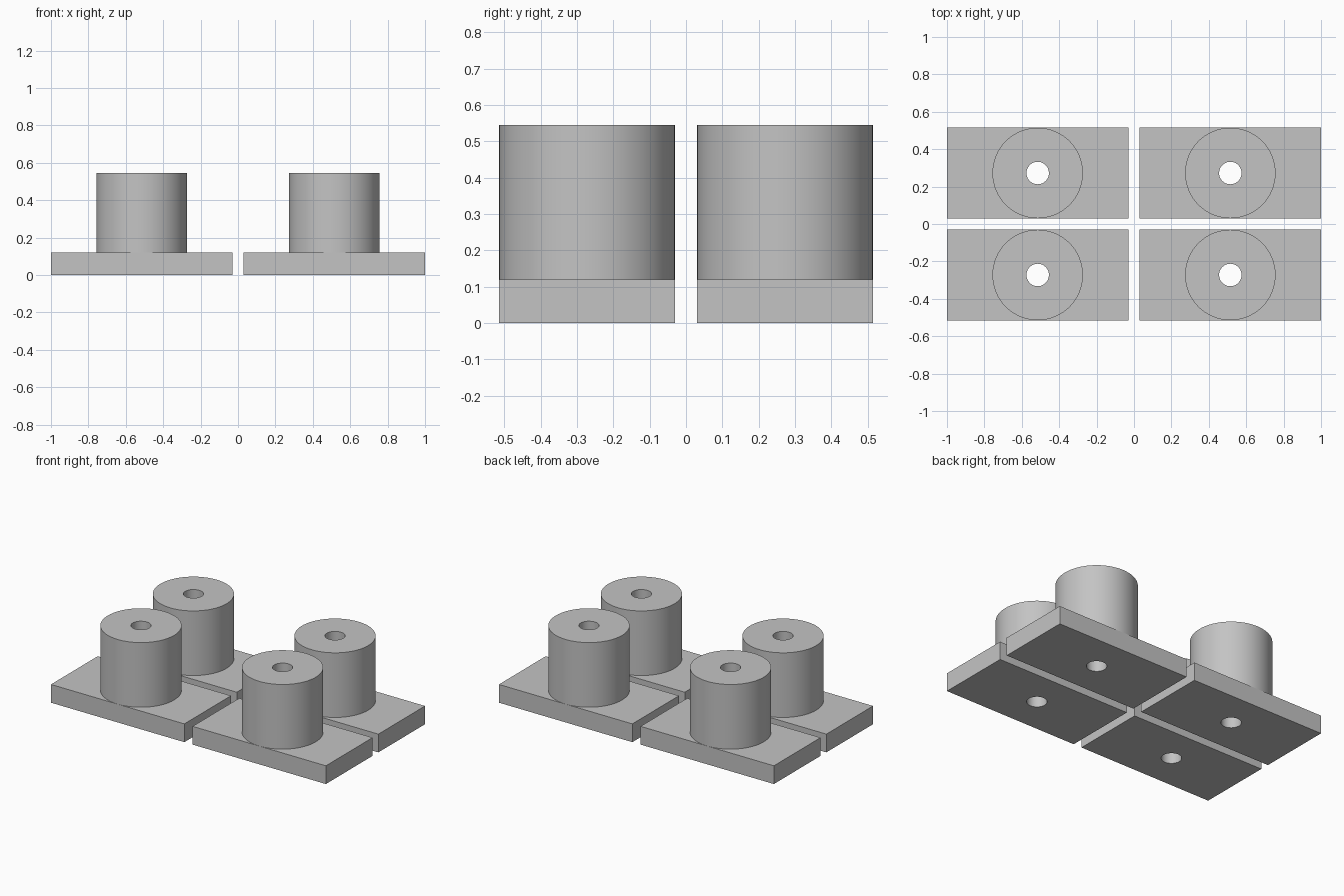
import bpy

cube = bpy.data.objects.get("Cube")
if cube:
    bpy.data.objects.remove(cube, do_unlink=True)

# Dimensions
PLATE = (0.97, 0.485, 0.12)
CENTRE_X, CENTRE_Y = 0.515, 0.2725
POST_RADIUS, HOLE_RADIUS, TOP = 0.242, 0.06, 0.545
SIDES = 64

# Material
grey = bpy.data.materials.new("plain grey")
grey.use_nodes = True
colour = (0.55, 0.55, 0.55, 1)
grey.diffuse_color = colour
grey.node_tree.nodes["Principled BSDF"].inputs["Base Color"].default_value = colour


def cylinder(name, radius, bottom, top):
    bpy.ops.mesh.primitive_cylinder_add(
        vertices=SIDES, radius=radius, depth=top - bottom,
        location=(0, 0, (top + bottom) / 2))
    obj = bpy.context.object
    obj.name = name
    obj.hide_render = True
    return obj


# Base plate
bpy.ops.mesh.primitive_cube_add(size=1, location=(0, 0, PLATE[2] / 2))
block = bpy.context.object
block.scale = PLATE
bpy.ops.object.transform_apply(location=True, rotation=False, scale=True)

# Fuse the round post to the plate, then drill through both
post = cylinder("post", POST_RADIUS, PLATE[2] / 2, TOP)
drill = cylinder("drill", HOLE_RADIUS, -0.1, TOP + 0.1)
bpy.context.view_layer.objects.active = block
for tool, operation in ((post, 'UNION'), (drill, 'DIFFERENCE')):
    mod = block.modifiers.new(tool.name, 'BOOLEAN')
    mod.operation = operation
    mod.solver = 'EXACT'
    mod.object = tool
    bpy.ops.object.modifier_apply(modifier=mod.name)
for tool in (post, drill):
    bpy.data.objects.remove(tool, do_unlink=True)

block.data.materials.clear()
block.data.materials.append(grey)
bpy.ops.object.select_all(action='DESELECT')
block.select_set(True)
bpy.ops.object.shade_smooth_by_angle()

# Four matching blocks in a grid
for side, sx in (("left", 1), ("right", -1)):
    for end, sy in (("front", -1), ("back", 1)):
        copy = block.copy()
        copy.name = f"{end}_{side}_post_block"
        copy.location = (sx * CENTRE_X, sy * CENTRE_Y, 0)
        bpy.context.collection.objects.link(copy)
bpy.data.objects.remove(block, do_unlink=True)
